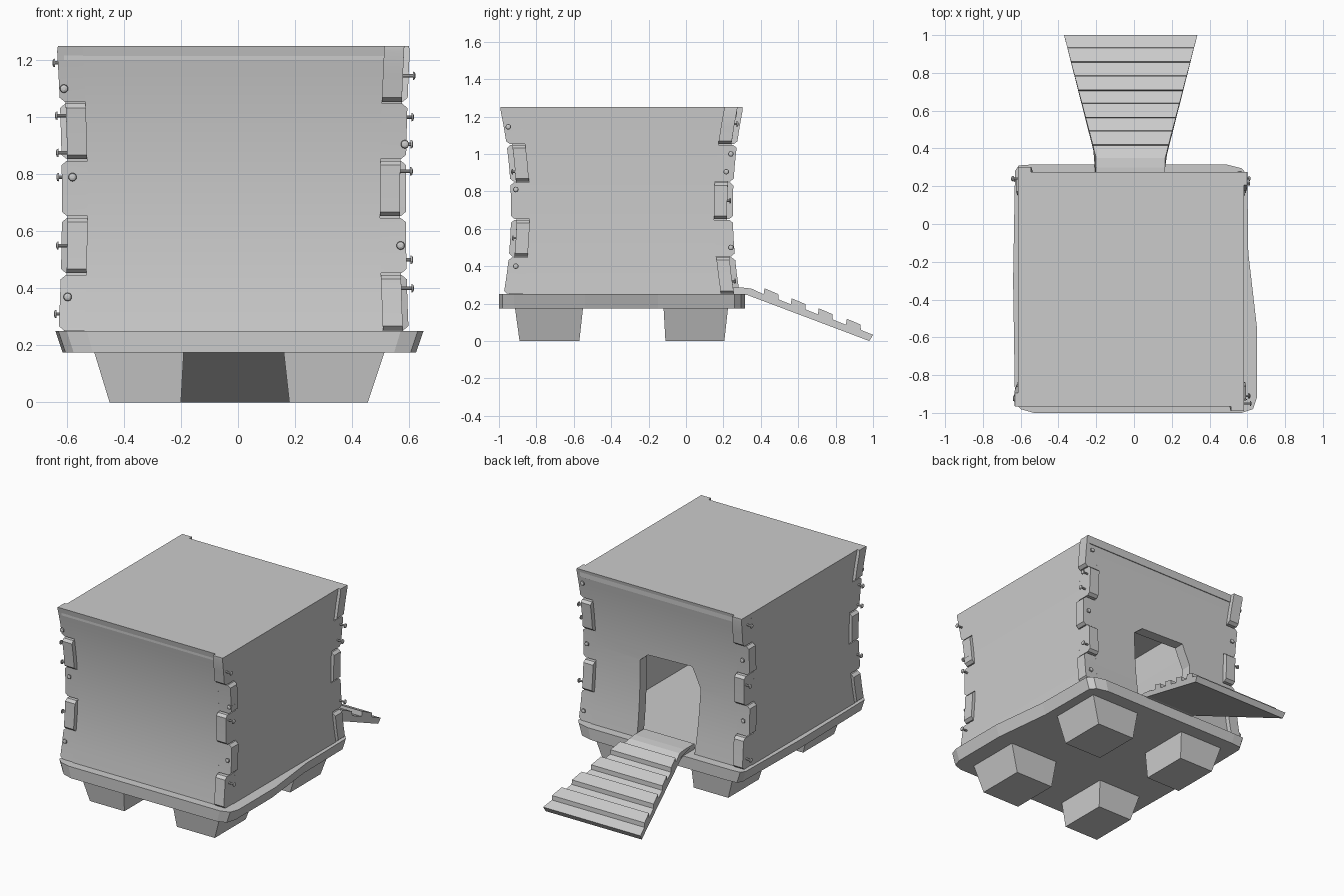
import bpy, bmesh, math
from mathutils import Vector

if "Cube" in bpy.data.objects:
    bpy.data.objects.remove(bpy.data.objects["Cube"])


def loft(bm, rings):
    """Closed solid through a list of equal-sized rings."""
    vs = [[bm.verts.new(p) for p in r] for r in rings]
    n = len(rings[0])
    for a, b in zip(vs, vs[1:]):
        for i in range(n):
            j = (i + 1) % n
            bm.faces.new((a[i], a[j], b[j], b[i]))
    bm.faces.new(vs[0][::-1])
    bm.faces.new(vs[-1])


def finish(bm, name, smooth=False):
    bmesh.ops.recalc_face_normals(bm, faces=bm.faces)
    me = bpy.data.meshes.new(name)
    bm.to_mesh(me)
    bm.free()
    ob = bpy.data.objects.new(name, me)
    bpy.context.collection.objects.link(ob)
    if smooth:
        bpy.ops.object.select_all(action='DESELECT')
        bpy.context.view_layer.objects.active = ob
        ob.select_set(True)
        bpy.ops.object.shade_smooth_by_angle(angle=math.radians(25))
    return ob


def rect(x0, x1, y0, y1, z):
    return [(x0, y0, z), (x1, y0, z), (x1, y1, z), (x0, y1, z)]


# Outer limits of the joint fingers: the walls bow inwards at mid height
def bow(mid, amount):
    return lambda z: mid + amount * ((z - 0.7) / 0.55) ** 2


LEFT, RIGHT = bow(-0.617, -0.018), bow(0.588, 0.015)
FRONT, BACK = bow(-0.935, -0.06), bow(0.25, 0.056)
THICK = 0.07
ROWS = [(0.25 + 0.2 * i, 0.45 + 0.2 * i) for i in range(5)]


def wall(name, outer, sign, recess, lo, hi, end_gap, along_x, lo_odd):
    """Bowed plank with alternating fingers on both vertical edges."""
    bm = bmesh.new()

    def ring(z, a0, a1):
        d0 = outer(z) - sign * recess
        d1 = d0 - sign * THICK
        if along_x:
            return rect(a0, a1, d0, d1, z)
        return rect(d0, d1, a0, a1, z)

    levels = [0.25 + 0.1 * i for i in range(11)]
    loft(bm, [ring(z, lo(z) + end_gap, hi(z) - end_gap) for z in levels])
    for i, (z0, z1) in enumerate(ROWS):
        on_lo = (i % 2 == 0) == lo_odd
        rings = []
        for z, cut in ((z0 + .003, .018), (z0 + .018, 0), ((z0 + z1) / 2, 0),
                       (z1 - .018, 0), (z1 - (.003 if i < 4 else 0), .018 if i < 4 else .004)):
            if on_lo:
                rings.append(ring(z, lo(z) + cut, lo(z) + end_gap))
            else:
                rings.append(ring(z, hi(z) - end_gap, hi(z) - cut))
        loft(bm, rings)
    return finish(bm, name, True)


# Four interlocking walls
wall("front_wall", FRONT, -1, 0.03, LEFT, RIGHT, 0.09, True, True)
back = wall("back_wall", BACK, 1, 0.03, LEFT, RIGHT, 0.09, True, False)
wall("right_wall", RIGHT, 1, 0.02, FRONT, BACK, 0.10, False, True)
wall("left_wall", LEFT, -1, 0.02, FRONT, BACK, 0.10, False, False)

# Doorway cut through the back wall
door = [(.175, .2), (.18, .74), (.12, .79), (-.2, .8), (-.26, .67), (-.24, .2)]
bm = bmesh.new()
loft(bm, [[(x, y, z) for x, z in door] for y in (0.0, 0.6)])
cutter = finish(bm, "door_cutter")
cutter.hide_render = True
cutter.hide_viewport = True
cut = back.modifiers.new("doorway", 'BOOLEAN')
cut.operation = 'DIFFERENCE'
cut.solver = 'EXACT'
cut.object = cutter

# Flat roof
bm = bmesh.new()
loft(bm, [rect(-.61, .578, -.958, .272, z) for z in (1.2, 1.25)])
finish(bm, "roof")

# Base slab with an uneven, corner-cut outline
outline = [(-.53, -1), (.57, -1), (.63, -.98), (.65, -.92), (.65, -.54), (.605, -.15),
           (.6, .26), (.57, .295), (.49, .315), (-.54, .315), (-.61, .31), (-.63, .28),
           (-.64, -.3), (-.63, -.95), (-.6, -.98)]
bm = bmesh.new()
loft(bm, [[(x * s, y, z) for x, y in outline] for z, s in ((.175, .96), (.25, 1))])
finish(bm, "base_slab")

# Four tapered feet
for side, top, bot in (("left", (-.505, -.19), (-.45, -.2)), ("right", (.16, .515), (.18, .455))):
    for end, ty, by in (("front", (-.915, -.55), (-.89, -.57)), ("back", (-.12, .225), (-.11, .205))):
        bm = bmesh.new()
        loft(bm, [rect(*bot, *by, 0), rect(*top, *ty, .18)])
        finish(bm, f"{end}_{side}_foot")

# Flared ramp with raised treads
def slope(y):
    return .272 - .37 * (y - .36)


profile = [(.2, .25), (.2, .286), (.3, .286), (.35, .28)]
for y in (.42, .565, .71, .86):
    profile += [(y - .005, slope(y)), (y, slope(y) + .032), (y + .073, slope(y + .073) + .028),
                (y + .075, slope(y + .075))]
profile += [(1, .033), (.98, 0), (.33, .245)]
bm = bmesh.new()
loft(bm, [[(x + s * .262 * max(0, y - .35), y, z) for y, z in profile]
          for x, s in ((-.2, -1), (.165, 1))])
finish(bm, "ramp")

# Nails: shaft and domed head, driven into the fingers
def nail(bm, pos, direction, stick):
    d = Vector(direction)
    u = Vector((0, 0, 1))
    v = d.cross(u)
    rings = []
    for h, r in ((-.05, .006), (stick, .006), (stick, .015), (stick + .006, .013), (stick + .009, .006)):
        rings.append([Vector(pos) + d * h + r * (u * math.cos(t) + v * math.sin(t))
                      for t in (math.tau * k / 10 for k in range(10))])
    loft(bm, rings)


bm = bmesh.new()
for x, z in ((-.61, 1.1), (-.58, .79), (-.597, .37), (.585, .905), (.57, .55)):
    nail(bm, (x, FRONT(z) + .03, z), (0, -1, 0), .012)
for x, z in ((.56, 1.16), (.555, .75), (.56, .32), (-.58, .95), (-.58, .55)):
    nail(bm, (x, BACK(z) - .03, z), (0, 1, 0), .012)
for y, z in ((-.95, 1.145), (-.91, .81), (-.91, .4), (.24, 1.0), (.215, .905), (.24, .5)):
    nail(bm, (RIGHT(z) - .02, y, z), (1, 0, 0), .035)
for y, z in ((-.925, 1.005), (-.92, .875), (-.915, .55), (.24, 1.19), (.235, .79), (.24, .31)):
    nail(bm, (LEFT(z) + .02, y, z), (-1, 0, 0), .03)
finish(bm, "nails")
